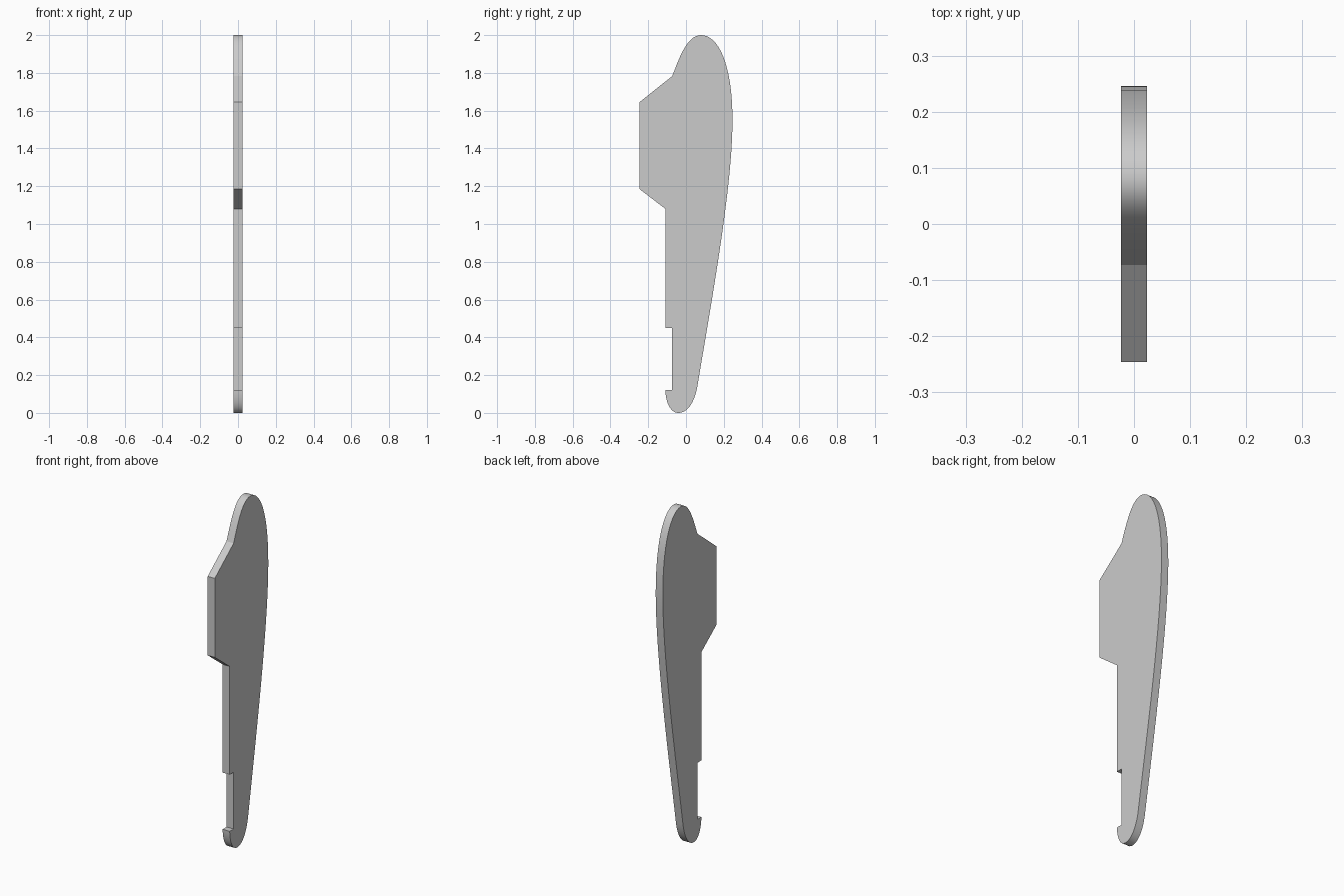
import bpy, bmesh
from mathutils import Vector
from mathutils.geometry import interpolate_bezier

if "Cube" in bpy.data.objects:
    bpy.data.objects.remove(bpy.data.objects["Cube"])

HALF = 0.0228  # half thickness along x


def curve(a, b, c, d, n=16):
    """Points of a bezier segment, without its first point."""
    pts = interpolate_bezier(*[Vector((*p, 0)) for p in (a, b, c, d)], n + 1)
    return [(p.x, p.y) for p in pts[1:]]


# Straight notched edge, top to bottom (y, z)
outline = [(-0.073, 1.783), (-0.246, 1.645), (-0.246, 1.185), (-0.109, 1.08),
           (-0.109, 0.45), (-0.073, 0.45), (-0.073, 0.12), (-0.109, 0.12)]
# Rounded tip, long bowed edge, rounded top
outline += curve((-0.109, 0.12), (-0.107, 0.05), (-0.08, 0), (-0.04, 0))
outline += curve((-0.04, 0), (0.01, 0), (0.046, 0.06), (0.06, 0.14))
outline += curve((0.06, 0.14), (0.14, 0.62), (0.246, 1.2), (0.246, 1.55), 28)
outline += curve((0.246, 1.55), (0.246, 1.85), (0.17, 2), (0.08, 2))
outline += curve((0.08, 2), (0.005, 2), (-0.035, 1.88), (-0.073, 1.783))[:-1]

# Flat plate extruded through its thickness
bm = bmesh.new()
face = bm.faces.new([bm.verts.new((-HALF, y, z)) for y, z in outline])
ext = bmesh.ops.extrude_face_region(bm, geom=[face])
verts = [v for v in ext["geom"] if isinstance(v, bmesh.types.BMVert)]
bmesh.ops.translate(bm, verts=verts, vec=(2 * HALF, 0, 0))
bmesh.ops.recalc_face_normals(bm, faces=bm.faces)
mesh = bpy.data.meshes.new("profiled_plate")
bm.to_mesh(mesh)
bm.free()

plate = bpy.data.objects.new("profiled_plate", mesh)
bpy.context.collection.objects.link(plate)
bpy.context.view_layer.objects.active = plate
plate.select_set(True)
bpy.ops.object.shade_smooth_by_angle(angle=0.4)
